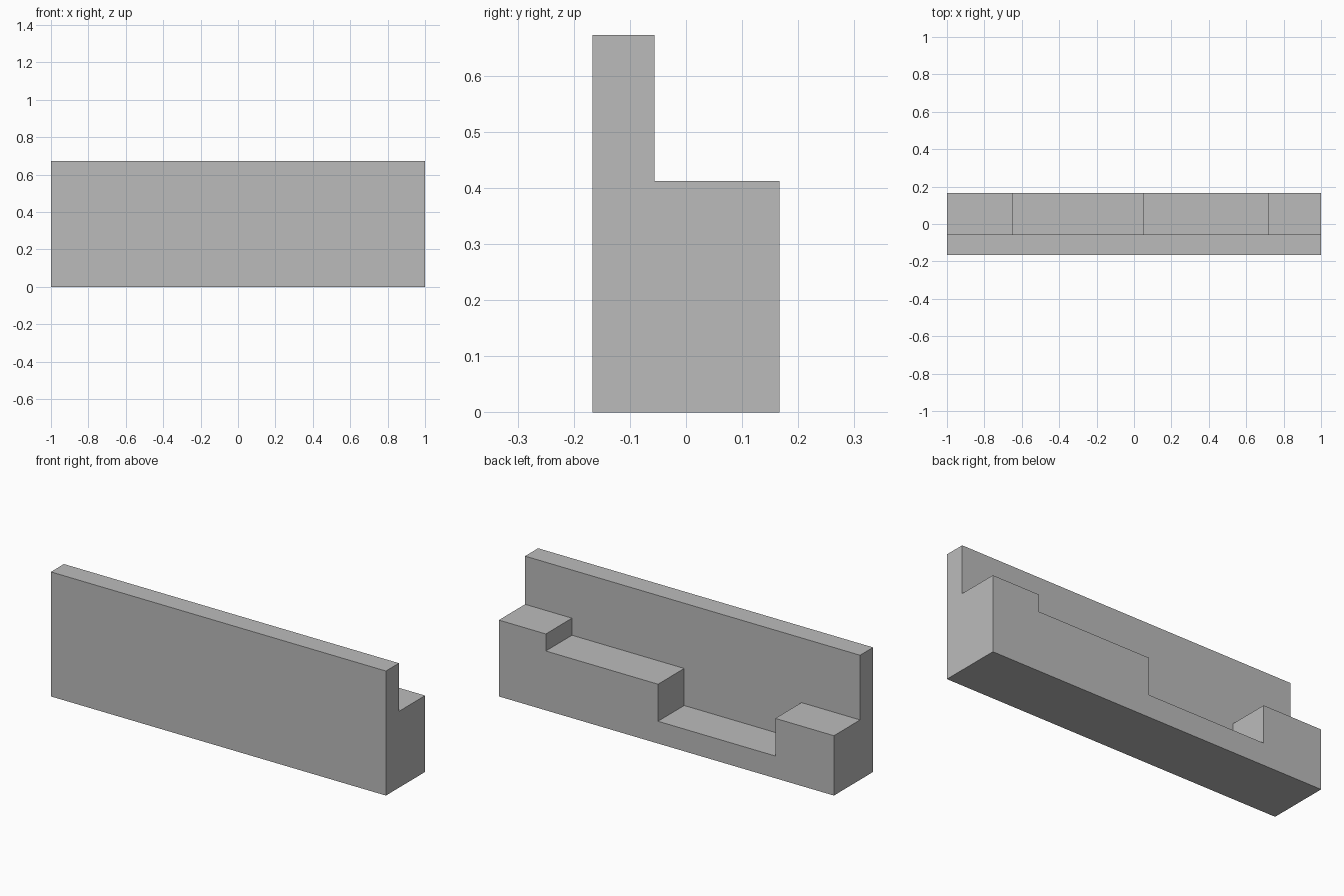
import bpy
import bmesh

default = bpy.data.objects.get("Cube")
if default:
    bpy.data.objects.remove(default, do_unlink=True)

HALF_DEPTH, WALL_BACK, HEIGHT = 0.167, -0.056, 0.672
OVER = 0.1  # how far the cutter reaches past the block

# Step tops from left end to right end: (start x, end x, height)
STEPS = [(1.0, 0.72, 0.412), (0.72, 0.05, 0.32),
         (0.05, -0.65, 0.12), (-0.65, -1.0, 0.323)]

grey = bpy.data.materials.new("plain_grey")
grey.use_nodes = True
grey.diffuse_color = (0.5, 0.5, 0.5, 1)
grey.node_tree.nodes["Principled BSDF"].inputs["Base Color"].default_value = (0.5, 0.5, 0.5, 1)


def extruded(name, outline, y0, y1):
    """Solid made by pushing an x-z outline from y0 to y1."""
    bm = bmesh.new()
    face = bm.faces.new([bm.verts.new((x, y0, z)) for x, z in outline])
    new = bmesh.ops.extrude_face_region(bm, geom=[face])["geom"]
    moved = [v for v in new if isinstance(v, bmesh.types.BMVert)]
    bmesh.ops.translate(bm, verts=moved, vec=(0, y1 - y0, 0))
    bmesh.ops.recalc_face_normals(bm, faces=bm.faces)
    mesh = bpy.data.meshes.new(name)
    bm.to_mesh(mesh)
    bm.free()
    mesh.materials.append(grey)
    obj = bpy.data.objects.new(name, mesh)
    bpy.context.collection.objects.link(obj)
    return obj


# Full block, from which the space above the steps is cut away
block = extruded("stepped_wall", [(-1, 0), (1, 0), (1, HEIGHT), (-1, HEIGHT)],
                 -HALF_DEPTH, HALF_DEPTH)

# Cutter: stepped underside, reaching past the ends, back and top
reach = 1 + OVER
outline = [(reach, HEIGHT + OVER)]
for start, end, z in STEPS:
    outline += [(reach if start == 1 else start, z),
                (-reach if end == -1 else end, z)]
outline.append((-reach, HEIGHT + OVER))
cutter = extruded("step_cutter", outline, WALL_BACK, HALF_DEPTH + OVER)
cutter.hide_render = True

cut = block.modifiers.new("cut_steps", "BOOLEAN")
cut.operation = "DIFFERENCE"
cut.solver = "EXACT"
cut.object = cutter
bpy.context.view_layer.objects.active = block
bpy.ops.object.modifier_apply(modifier=cut.name)
bpy.data.objects.remove(cutter, do_unlink=True)
